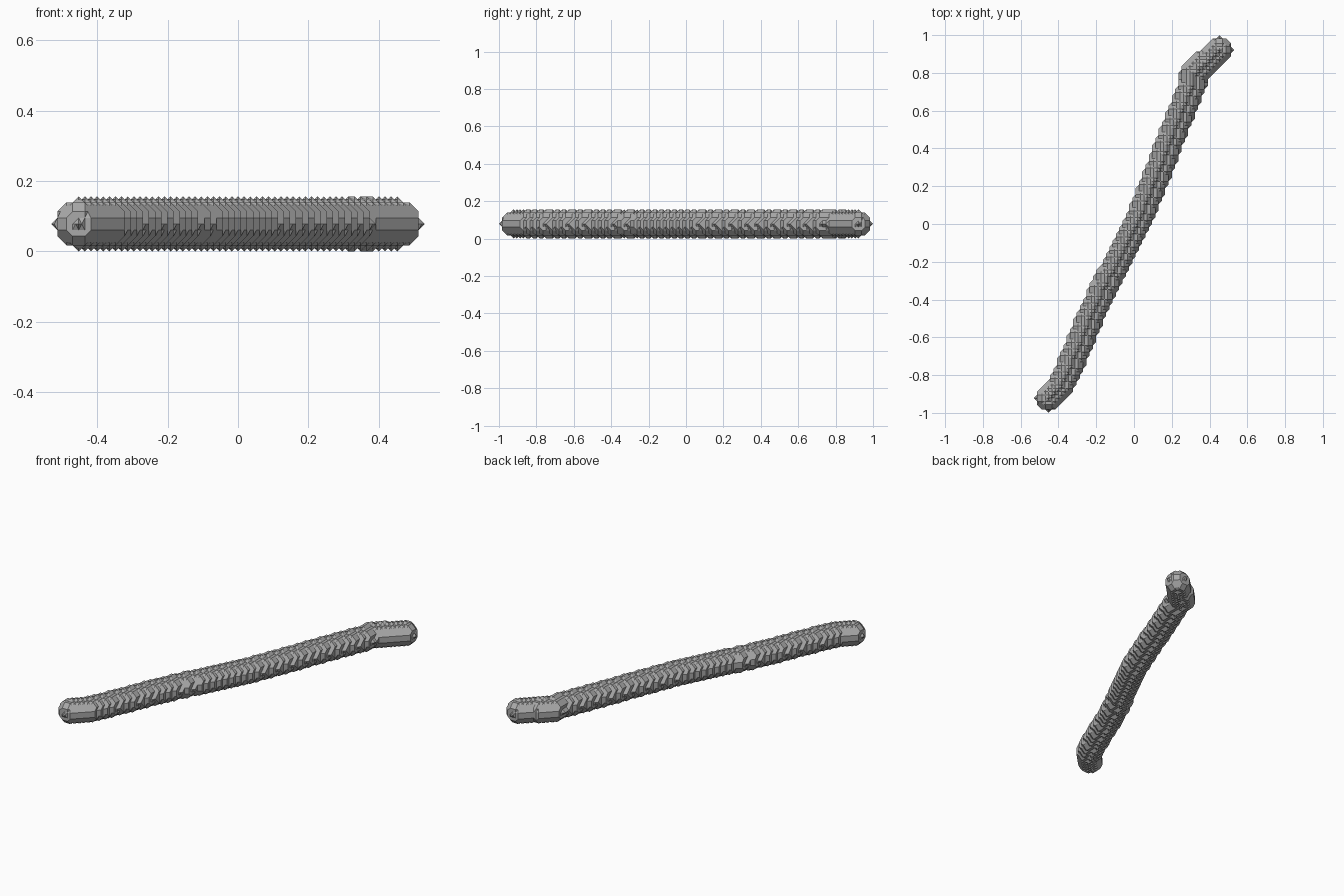
import bpy
import bmesh
from itertools import product
from mathutils import Vector

cube = bpy.data.objects.get("Cube")
if cube:
    bpy.data.objects.remove(cube)

STEP = 2 / 115      # size of one grid step
RADIUS = 4          # rod radius in grid steps

# Centre line: a stepped path along a few waypoints, thickened near the bend
waypoints = [(-26, -53), (-22, -49), (-16, -35), (-11, -23), (-6, -13),
             (1, 0), (18, 43), (18, 45), (26, 53)]
path = {(18, 46), (20, 48), (21, 49)}
for (x0, y0), (x1, y1) in zip(waypoints, waypoints[1:]):
    for y in range(y0, y1 + 1):
        path.add((round(x0 + (x1 - x0) * (y - y0) / (y1 - y0)), y))

# Solid grid cells: a ball swept along the path
span = range(-RADIUS, RADIUS + 1)
ball = [d for d in product(span, repeat=3) if sum(i * i for i in d) <= RADIUS ** 2]
solid = {(x + i, y + j, k) for x, y in path for i, j, k in ball}


def face_loops():
    """The six sides of a unit cell, each anticlockwise from outside."""
    for axis, side in product(range(3), range(2)):
        ring = []
        for u, v in ((0, 0), (1, 0), (1, 1), (0, 1)):
            corner = [0, 0, 0]
            corner[axis] = side
            corner[(axis + 1) % 3] = u
            corner[(axis + 2) % 3] = v
            ring.append(tuple(corner))
        yield ring if side else ring[::-1]


SIDES = list(face_loops())


def cell_polygons(cell):
    """Chamfered surface polygons that separate solid and empty corners."""
    follow = {}
    for ring in SIDES:
        pts = [tuple(a + b for a, b in zip(cell, c)) for c in ring]
        filled = [p in solid for p in pts]
        mids = [tuple(a + b for a, b in zip(pts[i], pts[(i + 1) % 4])) for i in range(4)]
        for i in range(4):
            if filled[i] and not filled[(i + 1) % 4]:
                j = (i + 1) % 4
                while not filled[(j + 1) % 4]:
                    j = (j + 1) % 4
                follow[mids[i]] = mids[j]
    while follow:
        start, point = follow.popitem()
        polygon = [start]
        while point != start:
            polygon.append(point)
            point = follow.pop(point)
        yield polygon


# Skin the solid cells
bm = bmesh.new()
verts = {}
cells = {(x - i, y - j, z - k) for x, y, z in solid for i, j, k in product((0, 1), repeat=3)}
for cell in sorted(cells):
    for polygon in cell_polygons(cell):
        for p in polygon:
            if p not in verts:
                verts[p] = bm.verts.new(Vector(p) * STEP / 2)
        corners = [verts[p] for p in polygon]
        if not bm.faces.get(corners):
            bm.faces.new(corners)

# Merge coplanar facets and stand the rod on the ground
bmesh.ops.triangulate(bm, faces=bm.faces[:])
bmesh.ops.dissolve_limit(bm, angle_limit=0.01, verts=bm.verts[:], edges=bm.edges[:])
bmesh.ops.recalc_face_normals(bm, faces=bm.faces[:])
bmesh.ops.translate(bm, verts=bm.verts[:], vec=(0, 0, (RADIUS + 0.5) * STEP))

mesh = bpy.data.meshes.new("faceted_rod")
bm.to_mesh(mesh)
bm.free()
rod = bpy.data.objects.new("faceted_rod", mesh)
bpy.context.collection.objects.link(rod)

grey = bpy.data.materials.new("plain_grey")
grey.use_nodes = True
colour = (0.4, 0.4, 0.4, 1)
grey.diffuse_color = colour
grey.node_tree.nodes["Principled BSDF"].inputs["Base Color"].default_value = colour
mesh.materials.append(grey)
